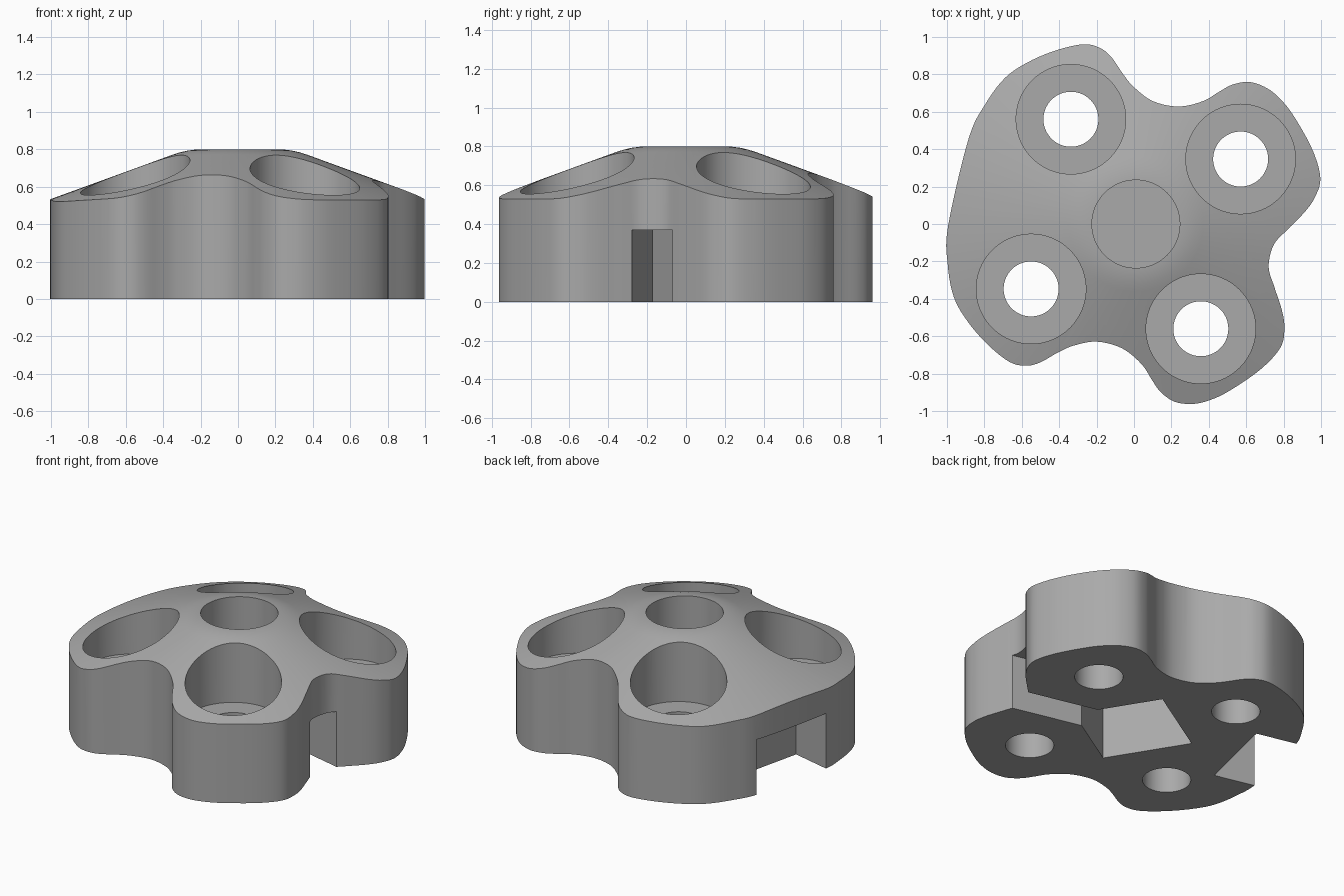
import bpy, bmesh, math
from mathutils import Vector, Matrix

if "Cube" in bpy.data.objects:
    bpy.data.objects.remove(bpy.data.objects["Cube"], do_unlink=True)

grey = bpy.data.materials.new("plain_grey")
grey.use_nodes = True
GREY = (0.4, 0.4, 0.4, 1)
grey.diffuse_color = GREY
grey.node_tree.nodes["Principled BSDF"].inputs["Base Color"].default_value = GREY


def make_object(name, bm):
    bmesh.ops.recalc_face_normals(bm, faces=bm.faces)
    mesh = bpy.data.meshes.new(name)
    bm.to_mesh(mesh)
    bm.free()
    obj = bpy.data.objects.new(name, mesh)
    bpy.context.collection.objects.link(obj)
    mesh.materials.append(grey)
    return obj


def prism(name, points, low, high):
    bm = bmesh.new()
    base = bm.faces.new([bm.verts.new((x, y, low)) for x, y in points])
    top = bmesh.ops.extrude_face_region(bm, geom=[base])["geom"]
    bmesh.ops.translate(bm, vec=(0, 0, high - low),
                        verts=[v for v in top if isinstance(v, bmesh.types.BMVert)])
    return make_object(name, bm)


def circle(cx, cy, radius, sides=64):
    return [(cx + radius * math.cos(math.tau * i / sides),
             cy + radius * math.sin(math.tau * i / sides)) for i in range(sides)]


def lathe(name, profile, sides=128):
    bm = bmesh.new()
    rings = [[bm.verts.new((x, y, z)) for x, y in circle(0, 0, r, sides)] for r, z in profile]
    for a, b in zip(rings, rings[1:]):
        for i in range(sides):
            j = (i + 1) % sides
            bm.faces.new((a[i], a[j], b[j], b[i]))
    bm.faces.new(rings[0])
    bm.faces.new(rings[-1])
    return make_object(name, bm)


def smooth_loop(points, steps=5):
    # Closed Catmull-Rom curve through the points
    pts, out = [Vector(p) for p in points], []
    n = len(pts)
    for i in range(n):
        a, b, c, d = (pts[(i + k) % n] for k in (-1, 0, 1, 2))
        for s in range(steps):
            t = s / steps
            p = 0.5 * (2 * b + (c - a) * t + (2 * a - 5 * b + 4 * c - d) * t ** 2
                       + (3 * b - a - 3 * c + d) * t ** 3)
            out.append((p.x, p.y))
    return out


def boolean(target, cutter, operation="DIFFERENCE"):
    mod = target.modifiers.new(cutter.name, "BOOLEAN")
    mod.operation, mod.solver, mod.object = operation, "EXACT", cutter
    bpy.context.view_layer.objects.active = target
    bpy.ops.object.modifier_apply(modifier=mod.name)
    bpy.data.objects.remove(cutter, do_unlink=True)


# Lobed outline: one half, mirrored across its own axis
half = [(0.743, 0.06), (0.796, 0.156), (0.865, 0.27), (0.9, 0.36), (0.904, 0.465),
        (0.83, 0.6), (0.7, 0.745), (0.61, 0.82), (0.52, 0.866), (0.42, 0.878),
        (0.335, 0.845), (0.276, 0.794), (0.2, 0.722), (0.08, 0.664), (-0.06, 0.66),
        (-0.177, 0.71), (-0.25, 0.765), (-0.33, 0.838), (-0.4, 0.872), (-0.49, 0.872),
        (-0.625, 0.808), (-0.76, 0.71), (-0.86, 0.6), (-0.93, 0.44), (-0.975, 0.24)]
outline = half + [(x, -y) for x, y in reversed(half)]
body = prism("lobed_body", smooth_loop(outline), 0, 1)

# Conical top with a flat, softly rounded crown
SLOPE, FLAT, TOP = 0.364, 0.28, 0.8
blend = [(FLAT - 0.08 + 0.16 * t, TOP - SLOPE * 0.08 * t * t) for t in (0, 0.25, 0.5, 0.75, 1)]
rim = 1.3
dome = lathe("dome", [(rim, -0.2), (rim, TOP - SLOPE * (rim - FLAT))] + blend[::-1])
boolean(body, dome, "INTERSECT")

# Four counterbored through holes
POCKET = 0.37
for sx in (-1, 1):
    for sy in (-1, 1):
        cx, cy = sx * 0.466, sy * 0.466
        boolean(body, prism("counterbore", circle(cx, cy, 0.293, 80), POCKET, 1))
        boolean(body, prism("bolt_hole", circle(cx, cy, 0.147), -0.1, 0.5))

# Blind hole in the crown
boolean(body, prism("centre_hole", circle(0, 0, 0.235, 80), 0.5, 1))


# Underside: diamond pocket with a slot to one side, wide notch on the other
def rectangle(x0, x1, half_width):
    return [(x0, -half_width), (x1, -half_width), (x1, half_width), (x0, half_width)]


boolean(body, prism("diamond_pocket", circle(0, 0, 0.4, 4), -0.1, POCKET))
boolean(body, prism("cable_slot", rectangle(0.1, 1.2, 0.107), -0.1, POCKET))
boolean(body, prism("side_notch", rectangle(-1.2, -0.698, 0.284), -0.1, POCKET))

# Turn the part into place and smooth the curved walls
body.data.transform(Matrix.Translation((0.01, 0, 0)) @ Matrix.Rotation(math.radians(-13.2), 4, "Z"))
bpy.ops.object.select_all(action="DESELECT")
body.select_set(True)
bpy.context.view_layer.objects.active = body
bpy.ops.object.shade_smooth_by_angle(angle=math.radians(20))
